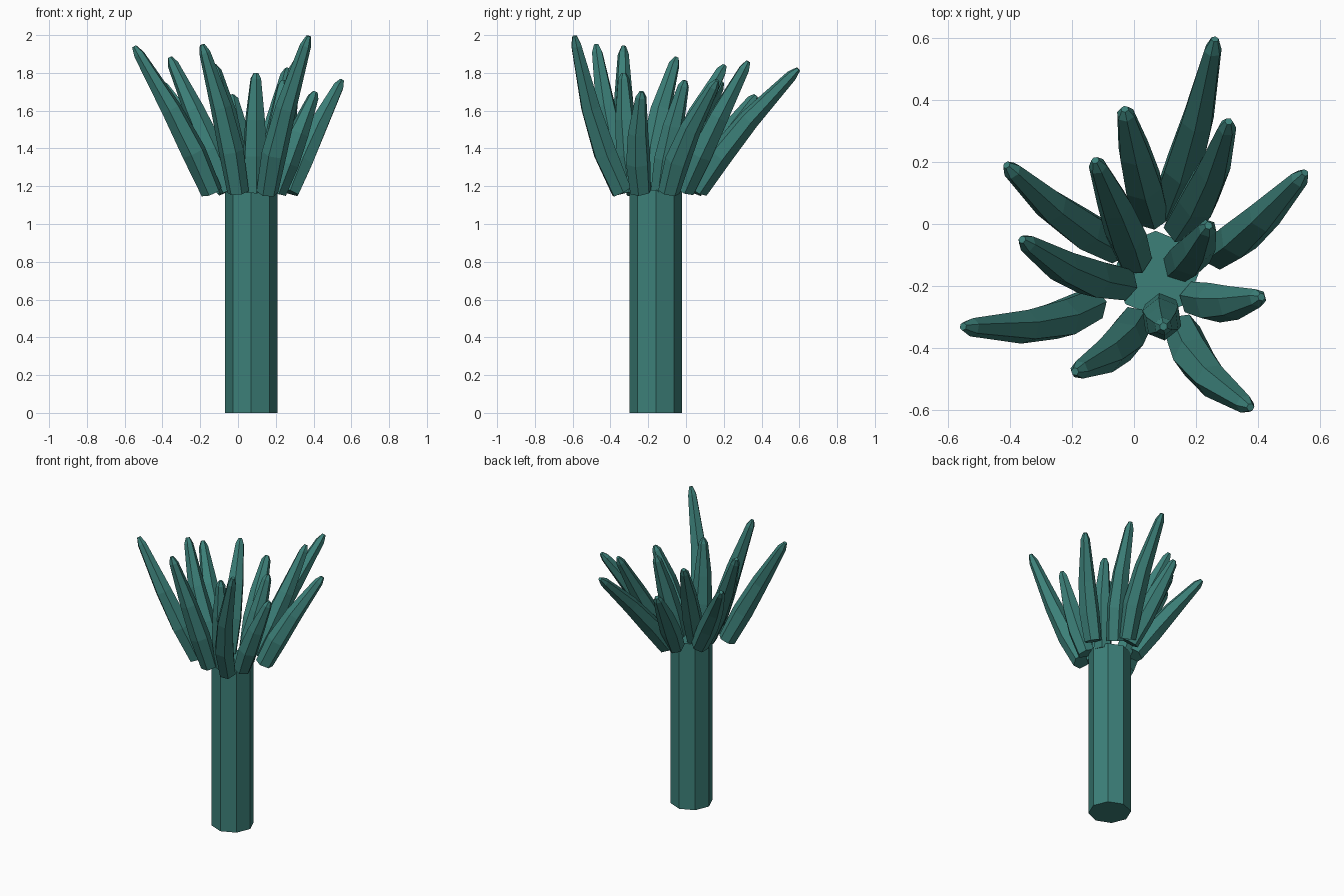
import bpy, bmesh, math
from mathutils import Vector

cube = bpy.data.objects.get("Cube")
if cube:
    bpy.data.objects.remove(cube, do_unlink=True)

teal = bpy.data.materials.new("teal_green")
teal.use_nodes = True
COLOR = (0.045, 0.215, 0.19, 1)
teal.diffuse_color = COLOR
teal.node_tree.nodes["Principled BSDF"].inputs["Base Color"].default_value = COLOR

CENTER = Vector((0.07, -0.16, 0))


def finish(name, bm):
    bmesh.ops.recalc_face_normals(bm, faces=bm.faces)
    mesh = bpy.data.meshes.new(name)
    bm.to_mesh(mesh)
    bm.free()
    mesh.materials.append(teal)
    obj = bpy.data.objects.new(name, mesh)
    bpy.context.collection.objects.link(obj)


def loft(bm, rings):
    """Skin a list of equal vertex rings and cap both ends."""
    loops = [[bm.verts.new(p) for p in ring] for ring in rings]
    n = len(loops[0])
    for a, b in zip(loops, loops[1:]):
        for i in range(n):
            j = (i + 1) % n
            bm.faces.new((a[i], a[j], b[j], b[i]))
    bm.faces.new(loops[0][::-1])
    bm.faces.new(loops[-1])


def ring(center, u, v, radius, sides):
    angles = [math.tau * i / sides for i in range(sides)]
    return [center + radius * (u * math.cos(a) + v * math.sin(a)) for a in angles]


# Octagonal trunk
bm = bmesh.new()
X, Y = Vector((1, 0, 0)), Vector((0, 1, 0))
loft(bm, [ring(CENTER + Vector((0, 0, z)), X, Y, 0.138, 8) for z in (0, 1.18)])
finish("trunk", bm)

# Position along the leaf and radius there
PROFILE = ((0, 0.058), (0.3, 0.067), (0.6, 0.056), (0.95, 0.03), (1, 0.013))


def leaf(name, base, mid, tip):
    base, mid, tip = Vector(base), Vector(mid), Vector(tip)
    control = 2 * mid - (base + tip) / 2
    out = tip - CENTER
    out.z = 0
    out.normalize()
    rings = []
    for t, radius in PROFILE:
        p = base * (1 - t) ** 2 + control * 2 * t * (1 - t) + tip * t * t
        tangent = ((control - base) * (1 - t) + (tip - control) * t).normalized()
        side = tangent.cross(out).normalized()
        rings.append(ring(p, side.cross(tangent), side, radius, 6))
    bm = bmesh.new()
    loft(bm, rings)
    finish(name, bm)


# Base, middle and tip of each leaf, going around the crown
LEAVES = (
    ((0.11, 0.06, 1.18), (0.19, 0.28, 1.49), (0.26, 0.595, 1.82)),
    ((0.15, -0.01, 1.18), (0.24, 0.14, 1.50), (0.305, 0.33, 1.86)),
    ((0.06, 0.03, 1.18), (0.01, 0.20, 1.44), (-0.03, 0.37, 1.68)),
    ((0.00, -0.11, 1.18), (-0.05, 0.03, 1.52), (-0.125, 0.205, 1.84)),
    ((-0.06, -0.07, 1.18), (-0.23, 0.03, 1.47), (-0.41, 0.19, 1.75)),
    ((-0.04, -0.19, 1.18), (-0.20, -0.15, 1.53), (-0.36, -0.05, 1.88)),
    ((-0.14, -0.26, 1.17), (-0.31, -0.325, 1.53), (-0.55, -0.33, 1.94)),
    ((0.00, -0.32, 1.17), (-0.07, -0.41, 1.54), (-0.19, -0.475, 1.95)),
    ((0.155, -0.34, 1.17), (0.23, -0.48, 1.53), (0.375, -0.59, 1.995)),
    ((0.20, -0.24, 1.17), (0.30, -0.255, 1.43), (0.41, -0.235, 1.70)),
    ((0.27, -0.09, 1.17), (0.39, 0.00, 1.45), (0.55, 0.165, 1.76)),
    ((0.15, -0.13, 1.17), (0.20, -0.08, 1.46), (0.24, -0.005, 1.76)),
    ((0.09, -0.28, 1.17), (0.09, -0.315, 1.49), (0.095, -0.33, 1.80)),
)
for index, points in enumerate(LEAVES):
    leaf(f"leaf_{index + 1}", *points)
